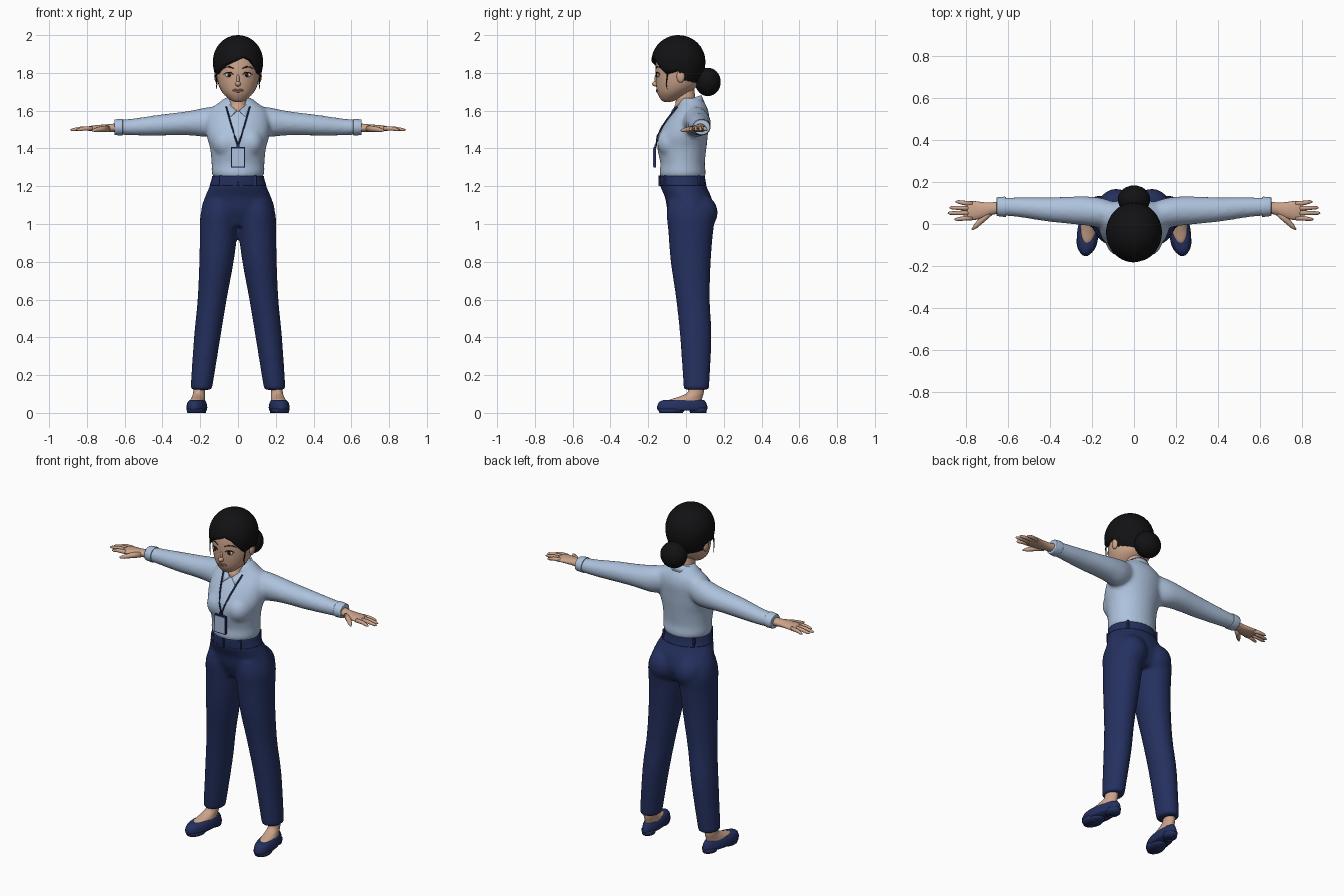
import bpy, bmesh, math
from mathutils import Vector, Matrix

if "Cube" in bpy.data.objects:
    bpy.data.objects.remove(bpy.data.objects["Cube"])

def material(name, r, g, b):
    m = bpy.data.materials.new(name)
    m.diffuse_color = (r, g, b, 1)
    m.use_nodes = True
    m.node_tree.nodes["Principled BSDF"].inputs["Base Color"].default_value = m.diffuse_color
    return m

SKIN = material("skin", .60, .37, .26)
SHIRT = material("light_blue_cloth", .42, .54, .72)
NAVY = material("navy_cloth", .018, .030, .115)
HAIR = material("black_hair", .006, .006, .007)
WHITE = material("eye_white", .75, .72, .68)
DARK = material("dark_brown", .02, .012, .01)
LIP = material("lip", .42, .17, .13)

def finish(name, bm, mat, smooth=True, voxel=0):
    bmesh.ops.recalc_face_normals(bm, faces=bm.faces)
    me = bpy.data.meshes.new(name)
    bm.to_mesh(me)
    bm.free()
    me.materials.append(mat)
    for p in me.polygons:
        p.use_smooth = smooth
    ob = bpy.data.objects.new(name, me)
    bpy.context.collection.objects.link(ob)
    if voxel:  # fuse overlapping volumes into one soft skin
        r = ob.modifiers.new("fuse", 'REMESH')
        r.mode, r.voxel_size, r.use_smooth_shade = 'VOXEL', voxel, True
        s = ob.modifiers.new("soften", 'SMOOTH')
        s.factor, s.iterations = .5, 5
    return ob

def skin_rings(bm, rings):
    vs = [[bm.verts.new(p) for p in r] for r in rings]
    n = len(vs[0])
    for a, b in zip(vs, vs[1:]):
        for i in range(n):
            bm.faces.new((a[i], a[(i + 1) % n], b[(i + 1) % n], b[i]))
    bm.faces.new(vs[0])
    bm.faces.new(vs[-1])

def resample(rows, steps):
    out = []
    for i in range(len(rows) - 1):
        q = [rows[max(0, min(len(rows) - 1, i + k))] for k in (-1, 0, 1, 2)]
        for s in range(steps):
            t = s / steps
            out.append([.5 * (2 * b + (c - a) * t + (2 * a - 5 * b + 4 * c - d) * t * t
                              + (3 * b - a - 3 * c + d) * t ** 3) for a, b, c, d in zip(*q)])
    return out + [list(rows[-1])]

def loft(bm, rows, axis='z', side=1, n=28, steps=4, egg=0):
    """rows: position along axis, two centre coordinates, two radii"""
    rings = []
    for t, c1, c2, r1, r2 in resample(rows, steps):
        ring = []
        for k in range(n):
            a = 2 * math.pi * k / n
            u = c1 + r1 * math.cos(a) * (1 - egg * math.sin(a))
            v = c2 + r2 * math.sin(a)
            ring.append((side * u, v, t) if axis == 'z' else (side * t, u, v))
        rings.append(ring)
    skin_rings(bm, rings)

def tube(bm, pts, radii, n=10):
    pts = [Vector(p) for p in pts]
    rings = []
    for i, p in enumerate(pts):
        d = (pts[min(i + 1, len(pts) - 1)] - pts[max(i - 1, 0)]).normalized()
        u = d.cross(Vector((0, 0, 1)) if abs(d.z) < .9 else Vector((0, 1, 0))).normalized()
        v = d.cross(u)
        rings.append([p + radii[i] * (u * math.cos(2 * math.pi * k / n) + v * math.sin(2 * math.pi * k / n))
                      for k in range(n)])
    skin_rings(bm, rings)

def ball(bm, c, r, seg=24):
    m = Matrix.Translation(c) @ Matrix.Diagonal((*r, 1))
    bmesh.ops.create_uvsphere(bm, u_segments=seg, v_segments=seg // 2, radius=1, matrix=m)

def box(bm, c, size):
    bmesh.ops.create_cube(bm, size=1, matrix=Matrix.Translation(c) @ Matrix.Diagonal((*size, 1)))

# shirt: torso, bust and sleeves fused
TORSO = [(1.245, 0, -.018, .128, .116), (1.27, 0, -.018, .14, .123), (1.32, 0, -.018, .14, .118),
         (1.40, 0, -.022, .148, .13), (1.46, 0, -.017, .165, .132), (1.52, 0, 0, .17, .12),
         (1.57, 0, .018, .165, .105), (1.61, 0, .03, .145, .085), (1.64, 0, .03, .105, .07),
         (1.668, 0, .027, .07, .055)]
ARM = [(.08, .05, 1.555, .05, .07), (.16, .055, 1.54, .07, .078), (.24, .063, 1.535, .069, .067),
       (.32, .066, 1.53, .064, .06), (.42, .07, 1.523, .057, .055), (.55, .08, 1.514, .047, .045),
       (.645, .083, 1.512, .042, .038)]
bm = bmesh.new()
loft(bm, TORSO)
for s in (1, -1):
    loft(bm, ARM, 'x', s)
    ball(bm, (s * .065, -.075, 1.43), (.072, .078, .08))
finish("shirt", bm, SHIRT, voxel=.011)

# collar: strip wrapped round the neck with two front points
bm = bmesh.new()
N, strip = 24, []
for i in range(-N, N + 1):
    t = abs(i) / N
    s = 1 if i >= 0 else -1
    ai, ao = math.radians(172 * t), math.radians(148 * t)
    p = (s * .064 * math.sin(ai), .022 + .06 * math.cos(ai) - .038 * t ** 3, 1.682 - .08 * t * t)
    q = (s * .09 * math.sin(ao), .018 + .08 * math.cos(ao) - .04 * t ** 3, 1.645 - .085 * t * t)
    strip.append((bm.verts.new(p), bm.verts.new(q)))
for (a, b), (c, d) in zip(strip, strip[1:]):
    bm.faces.new((a, c, d, b))
finish("collar", bm, SHIRT).modifiers.new("thickness", 'SOLIDIFY').thickness = .008

# trousers: pelvis, seat and legs fused
PELVIS = [(.99, 0, .03, .15, .09), (1.07, 0, .025, .194, .122), (1.14, 0, .012, .176, .123),
          (1.20, 0, -.014, .150, .122), (1.25, 0, -.02, .132, .117)]
LEG = [(.122, .195, .055, .057, .067), (.4, .163, .052, .07, .083), (.6, .137, .037, .077, .089),
       (.8, .114, .025, .091, .106), (.95, .103, .025, .099, .118), (1.05, .1, .026, .099, .128),
       (1.12, .09, .02, .085, .115)]
bm = bmesh.new()
loft(bm, PELVIS)
for s in (1, -1):
    loft(bm, LEG, side=s)
    ball(bm, (s * .085, .08, 1.06), (.088, .088, .095))
finish("trousers", bm, NAVY, voxel=.011)

bm = bmesh.new()
loft(bm, [(1.205, 0, -.014, .150, .122), (1.23, 0, -.018, .142, .121), (1.255, 0, -.02, .136, .12)])
finish("waistband", bm, NAVY)
bm = bmesh.new()
for a in (45, 135, 230, 270, 310):
    c, s = math.cos(math.radians(a)), math.sin(math.radians(a))
    box(bm, (.142 * c, -.018 + .122 * s, 1.23), (.012, .012, .055))
finish("belt_loops", bm, NAVY, False)

# head, nose and ears, neck
bm = bmesh.new()
loft(bm, [(1.647, 0, -.098, .018, .018), (1.658, 0, -.09, .042, .042), (1.69, 0, -.07, .078, .08),
          (1.73, 0, -.05, .101, .108), (1.78, 0, -.045, .112, .116), (1.84, 0, -.04, .115, .121),
          (1.90, 0, -.04, .105, .11), (1.95, 0, -.04, .07, .08)])
ball(bm, (0, -.16, 1.742), (.015, .02, .014), 16)
ball(bm, (0, -.155, 1.765), (.009, .013, .03), 16)
for s in (1, -1):
    ball(bm, (s * .113, -.028, 1.782), (.013, .022, .034), 16)
finish("head", bm, SKIN)
bm = bmesh.new()
loft(bm, [(1.56, 0, -.005, .04, .06), (1.61, 0, -.002, .05, .064), (1.64, 0, 0, .05, .055),
          (1.70, 0, -.005, .047, .05), (1.76, 0, -.01, .05, .05)])
finish("neck", bm, SKIN)

# face details
white, dark, lips = bmesh.new(), bmesh.new(), bmesh.new()
for s in (1, -1):
    ball(white, (s * .048, -.147, 1.789), (.021, .008, .012), 16)
    ball(dark, (s * .047, -.152, 1.789), (.0105, .006, .011), 16)
    tube(dark, [(s * x, y, z) for x, y, z in ((.024, -.158, 1.791), (.036, -.157, 1.801), (.05, -.154, 1.803),
         (.063, -.146, 1.799), (.075, -.137, 1.793))], (.001, .003, .003, .003, .001), 6)
    tube(dark, [(s * x, y, z) for x, y, z in ((.022, -.159, 1.824), (.045, -.152, 1.832),
         (.065, -.141, 1.831), (.08, -.128, 1.822))], (.002, .004, .0035, .001), 6)
for z, r in ((1.709, .0045), (1.702, .0055)):
    tube(lips, [(x, -.154 + 8 * x * x, z + 7 * x * x) for x in (-.032, -.018, 0, .018, .032)],
         (.001, r, r, r, .001), 8)
finish("eye_whites", white, WHITE)
finish("pupils_and_brows", dark, DARK)
finish("lips", lips, LIP)

# hair cap: dome cut along a hairline that varies with direction
LINE = [(-180, 1.70), (-115, 1.72), (-90, 1.81), (-62, 1.79), (-35, 1.835), (15, 1.885), (30, 1.87),
        (62, 1.79), (90, 1.81), (115, 1.72), (180, 1.70)]
def hairline(d):
    for (a, za), (b, zb) in zip(LINE, LINE[1:]):
        if d <= b:
            return za + (zb - za) * (d - a) / (b - a)
bm = bmesh.new()
top, cols = bm.verts.new((0, -.04, 2.0)), []
for j in range(72):
    d = -180 + 5 * j
    h = hairline(d) - 1.86
    lim = math.acos(h / (.14 if h > 0 else .17))
    col = []
    for i in range(1, 15):
        f = lim * i / 14
        w, z = math.sin(f), math.cos(f)
        col.append(bm.verts.new((.133 * w * math.sin(math.radians(d)), -.04 - .143 * w * math.cos(math.radians(d)),
                                 1.86 + z * (.14 if z > 0 else .17))))
    cols.append(col)
for a, b in zip(cols, cols[1:] + cols[:1]):
    bm.faces.new((top, a[0], b[0]))
    for i in range(13):
        bm.faces.new((a[i], a[i + 1], b[i + 1], b[i]))
finish("hair_cap", bm, HAIR).modifiers.new("thickness", 'SOLIDIFY').thickness = .024
bm = bmesh.new()
ball(bm, (0, .116, 1.752), (.077, .068, .075), 32)
finish("hair_bun", bm, HAIR)
bm = bmesh.new()
for s in (1, -1):
    tube(bm, [(s * .113, -.095, 1.82), (s * .117, -.10, 1.78), (s * .112, -.105, 1.74), (s * .115, -.1, 1.715)],
         (.006, .004, .003, .001), 6)
finish("loose_strands", bm, HAIR)

for s, side in ((1, "left"), (-1, "right")):
    # cuff
    bm = bmesh.new()
    loft(bm, [(.61, .082, 1.513, .044, .041), (.615, .082, 1.513, .048, .044),
              (.65, .083, 1.512, .045, .041), (.655, .083, 1.512, .041, .037)], 'x', s)
    finish(side + "_cuff", bm, SHIRT)
    # hand with fingers
    bm = bmesh.new()
    loft(bm, [(.63, .08, 1.51, .029, .024), (.68, .073, 1.508, .03, .021), (.72, .066, 1.507, .038, .019),
              (.77, .064, 1.506, .046, .015), (.795, .064, 1.505, .042, .011)], 'x', s, 20)
    for y0, x1, y1 in ((.030, .855, .022), (.053, .888, .052), (.075, .88, .078), (.096, .85, .106)):
        tube(bm, [(s * .77, y0, 1.506), (s * (x1 + .78) / 2, (y0 + y1) / 2, 1.505),
                  (s * (x1 - .01), y1, 1.499), (s * x1, y1, 1.498)], (.012, .0105, .008, .003))
    tube(bm, [(s * .69, .055, 1.505), (s * .725, .02, 1.502), (s * .755, -.01, 1.497),
              (s * .772, -.027, 1.495)], (.018, .015, .011, .004))
    finish(side + "_hand", bm, SKIN)
    # foot and shoe, toes turned out
    foot, shoe = bmesh.new(), bmesh.new()
    loft(foot, [(.045, 0, -.005, .04, .092), (.068, 0, -.003, .038, .088), (.085, 0, .025, .034, .064),
                (.11, 0, .052, .031, .043), (.17, 0, .055, .032, .04)])
    loft(shoe, [(.012, 0, -.02, .047, .128), (.025, 0, -.02, .052, .135), (.045, 0, -.02, .050, .131),
                (.06, 0, -.018, .044, .122), (.068, 0, -.012, .037, .108)], egg=.12)
    loft(shoe, [(0, 0, -.08, .043, .062), (.02, 0, -.075, .05, .075)], steps=1)
    loft(shoe, [(0, 0, .065, .034, .044), (.025, 0, .065, .038, .048)], steps=1)
    for b, nm, mat in ((foot, "_foot", SKIN), (shoe, "_shoe", NAVY)):
        ob = finish(side + nm, b, mat)
        ob.location.x = s * .213
        ob.rotation_euler.z = s * .14

# lanyard and badge
def chest(x, z):
    for a, b in zip(TORSO, TORSO[1:]):
        if z <= b[0]:
            t = (z - a[0]) / (b[0] - a[0])
            cy, rx, ry = (a[k] + (b[k] - a[k]) * t for k in (2, 3, 4))
            return cy - ry * math.sqrt(max(0, 1 - (x / rx) ** 2))
bm = bmesh.new()
for s in (1, -1):
    path = [(s * .062 * (k / 8) ** .9, 1.415 + .205 * k / 8) for k in range(9)]
    tube(bm, [(x, chest(x, z) - .006, z) for x, z in path], [.0045] * 9, 6)
finish("lanyard", bm, NAVY)
bm = bmesh.new()
box(bm, (0, -.166, 1.353), (.074, .012, .108))
box(bm, (0, -.162, 1.412), (.016, .012, .02))
finish("badge_holder", bm, NAVY, False)
bm = bmesh.new()
box(bm, (0, -.1725, 1.353), (.062, .004, .096))
finish("badge_card", bm, SHIRT, False)
